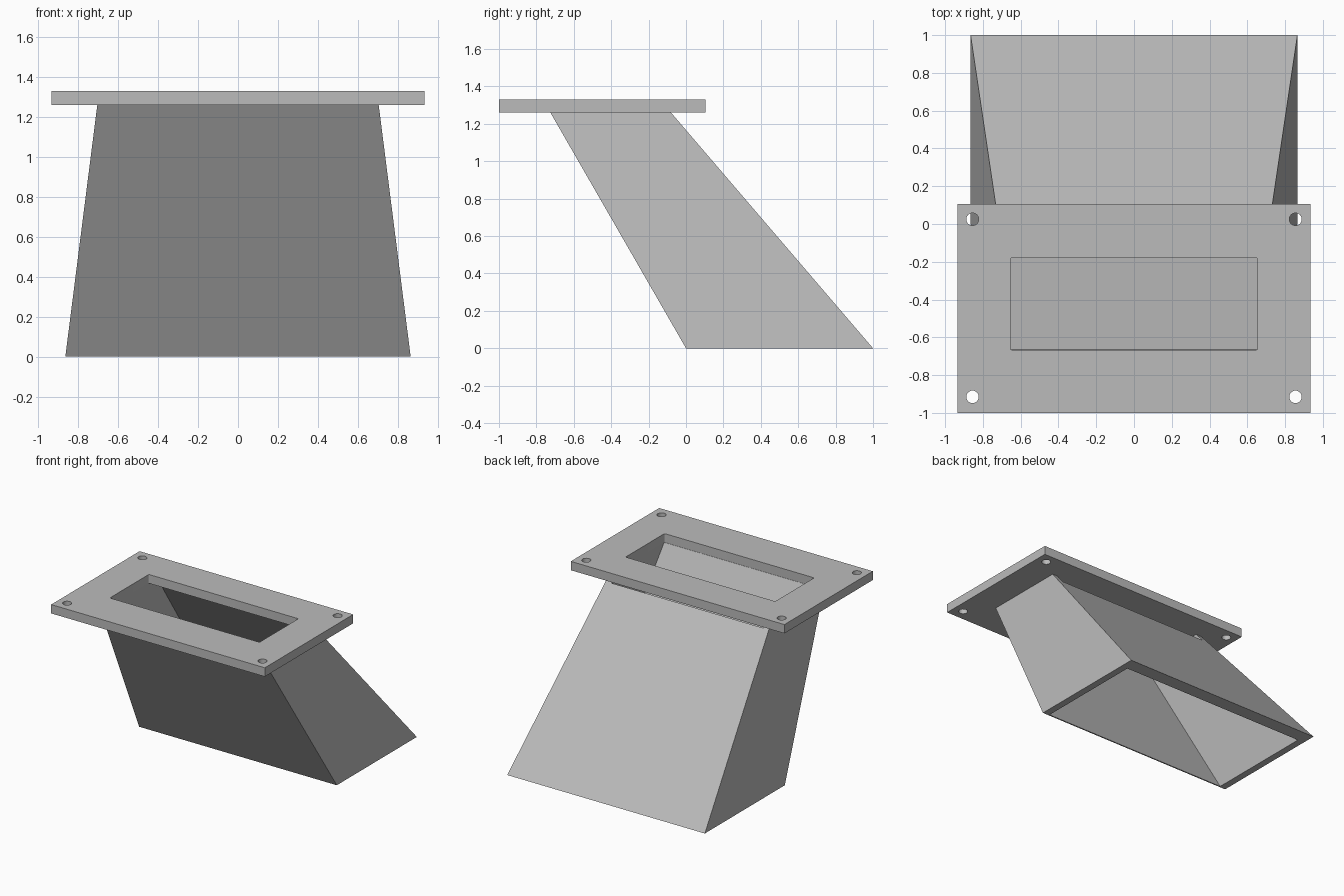
import bpy, bmesh

cube = bpy.data.objects.get("Cube")
if cube:
    bpy.data.objects.remove(cube, do_unlink=True)

grey = bpy.data.materials.new("plain_grey")
grey.use_nodes = True
colour = (0.5, 0.5, 0.5, 1)
grey.diffuse_color = colour
grey.node_tree.nodes["Principled BSDF"].inputs["Base Color"].default_value = colour


def loft(name, low, high):
    """Solid between two rectangles, each given as (half_width, front, back, z)."""
    bm = bmesh.new()
    rings = [[bm.verts.new((sx * w, y, z)) for sx, y in
              ((-1, front), (1, front), (1, back), (-1, back))]
             for w, front, back, z in (low, high)]
    bm.faces.new(rings[0][::-1])
    bm.faces.new(rings[1])
    for i in range(4):
        j = (i + 1) % 4
        bm.faces.new((rings[0][i], rings[0][j], rings[1][j], rings[1][i]))
    mesh = bpy.data.meshes.new(name)
    bm.to_mesh(mesh)
    bm.free()
    mesh.materials.append(grey)
    obj = bpy.data.objects.new(name, mesh)
    bpy.context.collection.objects.link(obj)
    return obj


def cut(target, cutter):
    cutter.hide_render = True
    cutter.hide_set(True)
    cutter.display_type = 'WIRE'
    mod = target.modifiers.new(cutter.name, 'BOOLEAN')
    mod.operation = 'DIFFERENCE'
    mod.solver = 'EXACT'
    mod.object = cutter
    bpy.context.view_layer.objects.active = target
    bpy.ops.object.modifier_apply(modifier=mod.name)
    bpy.data.objects.remove(cutter, do_unlink=True)


def between(a, b, z, z_top):
    """Rectangle at height z on the straight line from a to b."""
    t = z / z_top
    return tuple(p + (q - p) * t for p, q in zip(a, b))


PLATE_Z, TOP_Z = 1.26, 1.33

# Slanted hollow duct; the passage breaks through the back wall under the plate
duct = loft("duct", (0.865, 0, 1, 0), (0.705, -0.725, -0.08, PLATE_Z))
low, high = (0.81, 0.01, 0.89, 0), (0.657, -0.665, -0.073, PLATE_Z)
cut(duct, loft("passage", between(low, high, -0.1, PLATE_Z),
               between(low, high, 1.4, PLATE_Z)))

# Mounting plate with a window and four bolt holes
plate = loft("mounting_plate", (0.935, -1, 0.105, PLATE_Z), (0.935, -1, 0.105, TOP_Z))
window = loft("window", (0.655, -0.667, -0.18, 1.1), (0.655, -0.667, -0.18, 1.5))
bm = bmesh.new()
bm.from_mesh(window.data)
upright = [e for e in bm.edges if abs(e.verts[0].co.z - e.verts[1].co.z) > 0.1]
bmesh.ops.bevel(bm, geom=upright, offset=0.01, segments=3, profile=0.5, affect='EDGES')
bm.to_mesh(window.data)
bm.free()
cut(plate, window)

for x in (-0.855, 0.855):
    for y in (-0.915, 0.025):
        bpy.ops.mesh.primitive_cylinder_add(vertices=32, radius=0.033, depth=0.4,
                                            location=(x, y, TOP_Z))
        hole = bpy.context.object
        hole.name = "bolt_hole"
        hole.data.materials.append(grey)
        cut(plate, hole)

# Smooth hole walls, crisp edges elsewhere
for obj in (plate, duct):
    bpy.ops.object.select_all(action='DESELECT')
    obj.select_set(True)
    bpy.context.view_layer.objects.active = obj
    bpy.ops.object.shade_smooth_by_angle(angle=0.5)
